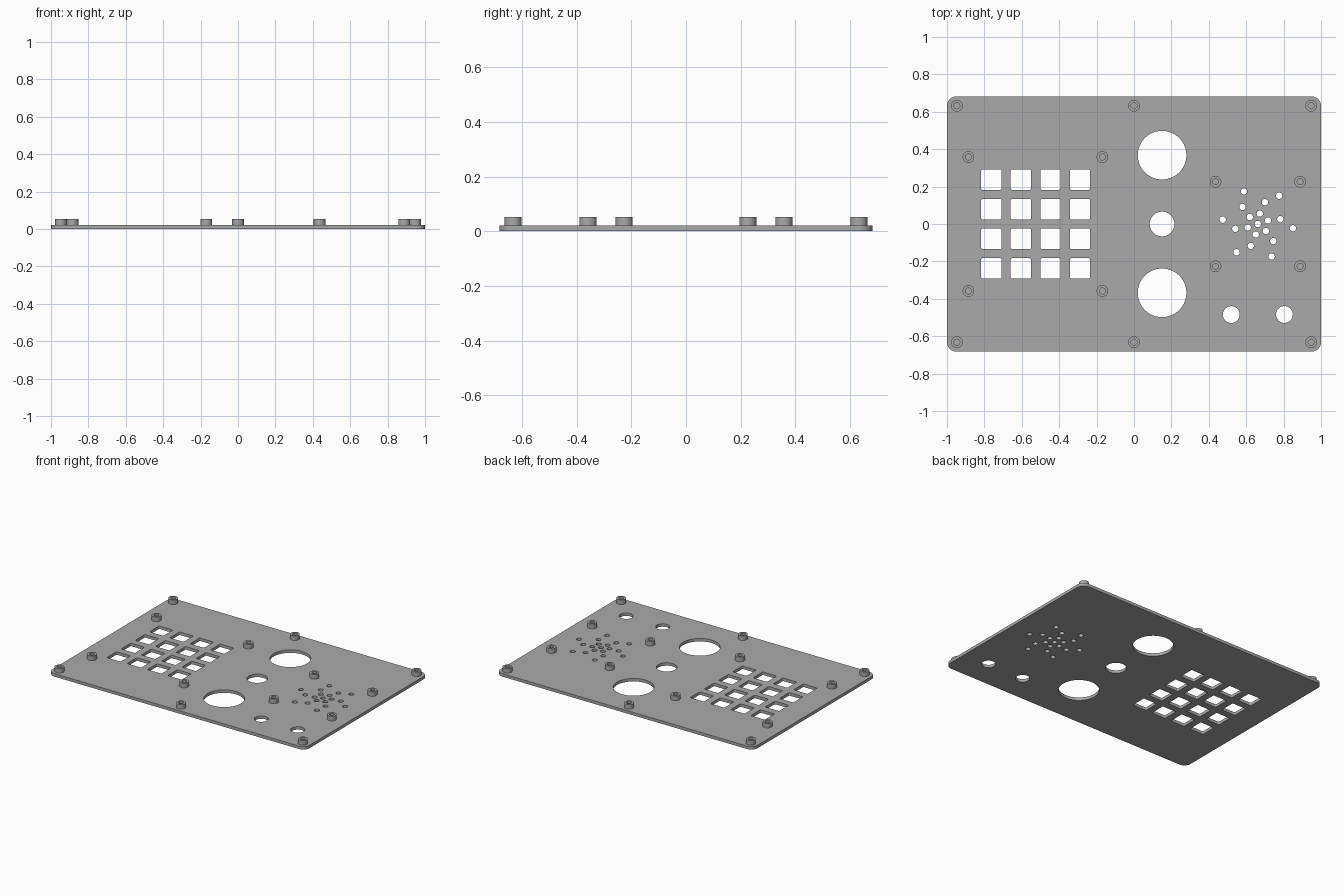
import bpy, bmesh, math

cube = bpy.data.objects.get("Cube")
if cube:
    bpy.data.objects.remove(cube, do_unlink=True)

PLATE_TOP = 0.021
BOSS_TOP = 0.053

grey = bpy.data.materials.new("panel grey")
grey.use_nodes = True
grey.diffuse_color = (0.4, 0.4, 0.4, 1)
grey.node_tree.nodes["Principled BSDF"].inputs["Base Color"].default_value = (0.4, 0.4, 0.4, 1)


def circle(x, y, r, sides=48):
    return [(x + r * math.cos(math.tau * i / sides), y + r * math.sin(math.tau * i / sides))
            for i in range(sides)]


def rounded_rect(x, y, half_x, half_y, r, steps=8):
    points = []
    for corner, (sx, sy) in enumerate([(1, 1), (-1, 1), (-1, -1), (1, -1)]):
        for i in range(steps + 1):
            a = math.pi / 2 * (corner + i / steps)
            points.append((x + sx * (half_x - r) + r * math.cos(a),
                           y + sy * (half_y - r) + r * math.sin(a)))
    return points


def extruded(name, outlines, bottom, top):
    """Fill nested outlines (inner ones become holes) and give them thickness."""
    curve = bpy.data.curves.new(name + " outline", "CURVE")
    curve.dimensions = "2D"
    curve.fill_mode = "BOTH"
    curve.extrude = (top - bottom) / 2
    for outline in outlines:
        spline = curve.splines.new("POLY")
        spline.points.add(len(outline) - 1)
        for point, (x, y) in zip(spline.points, outline):
            point.co = (x, y, 0, 1)
        spline.use_cyclic_u = True
    helper = bpy.data.objects.new(name + " helper", curve)
    bpy.context.collection.objects.link(helper)
    graph = bpy.context.evaluated_depsgraph_get()
    mesh = bpy.data.meshes.new_from_object(helper.evaluated_get(graph))
    bpy.data.objects.remove(helper, do_unlink=True)

    bm = bmesh.new()
    bm.from_mesh(mesh)
    bmesh.ops.remove_doubles(bm, verts=bm.verts, dist=0.00001)
    bmesh.ops.translate(bm, verts=bm.verts, vec=(0, 0, (top + bottom) / 2))
    bmesh.ops.recalc_face_normals(bm, faces=bm.faces)
    bm.to_mesh(mesh)
    bm.free()
    mesh.materials.clear()
    mesh.materials.append(grey)
    obj = bpy.data.objects.new(name, mesh)
    bpy.context.collection.objects.link(obj)
    bpy.ops.object.select_all(action="DESELECT")
    obj.select_set(True)
    bpy.context.view_layer.objects.active = obj
    bpy.ops.object.shade_smooth_by_angle(angle=math.radians(30))
    return obj


# Panel outline
outlines = [rounded_rect(0, 0, 1, 0.682, 0.05)]

# Keypad openings, four by four
for col in range(4):
    for row in range(4):
        outlines.append(rounded_rect(-0.526 + 0.158 * (col - 1.5), 0.158 * (row - 1.5),
                                     0.054, 0.054, 0.006, 4))

# Centre column of round openings
for y, r in [(0.368, 0.13), (0, 0.066), (-0.368, 0.13)]:
    outlines.append(circle(0.15, y, r, 64))

# Two button holes
for x in (0.52, 0.804):
    outlines.append(circle(x, -0.484, 0.045))

# Speaker grille: one centre hole and three twisted rings of six
SPEAKER_X = 0.662
outlines.append(circle(SPEAKER_X, 0, 0.017, 24))
for radius, twist in [(0.057, 19), (0.123, 12), (0.189, -7)]:
    for i in range(6):
        a = math.radians(twist + 60 * i)
        outlines.append(circle(SPEAKER_X + radius * math.cos(a), radius * math.sin(a), 0.017, 24))

extruded("panel", outlines, 0, PLATE_TOP)

# Hollow screw bosses, in mirrored pairs front and back
groups = [("edge_boss", (-0.947, 0, 0.947), 0.632),
          ("keypad_boss", (-0.885, -0.169), 0.358),
          ("speaker_boss", (0.436, 0.888), 0.226)]
for name, columns, y in groups:
    for i, x in enumerate(columns):
        for side, sy in (("back", 1), ("front", -1)):
            rings = [circle(x, sy * y, 0.031, 32), circle(x, sy * y, 0.016, 32)]
            extruded(f"{name}_{side}_{i + 1}", rings, PLATE_TOP - 0.002, BOSS_TOP)
